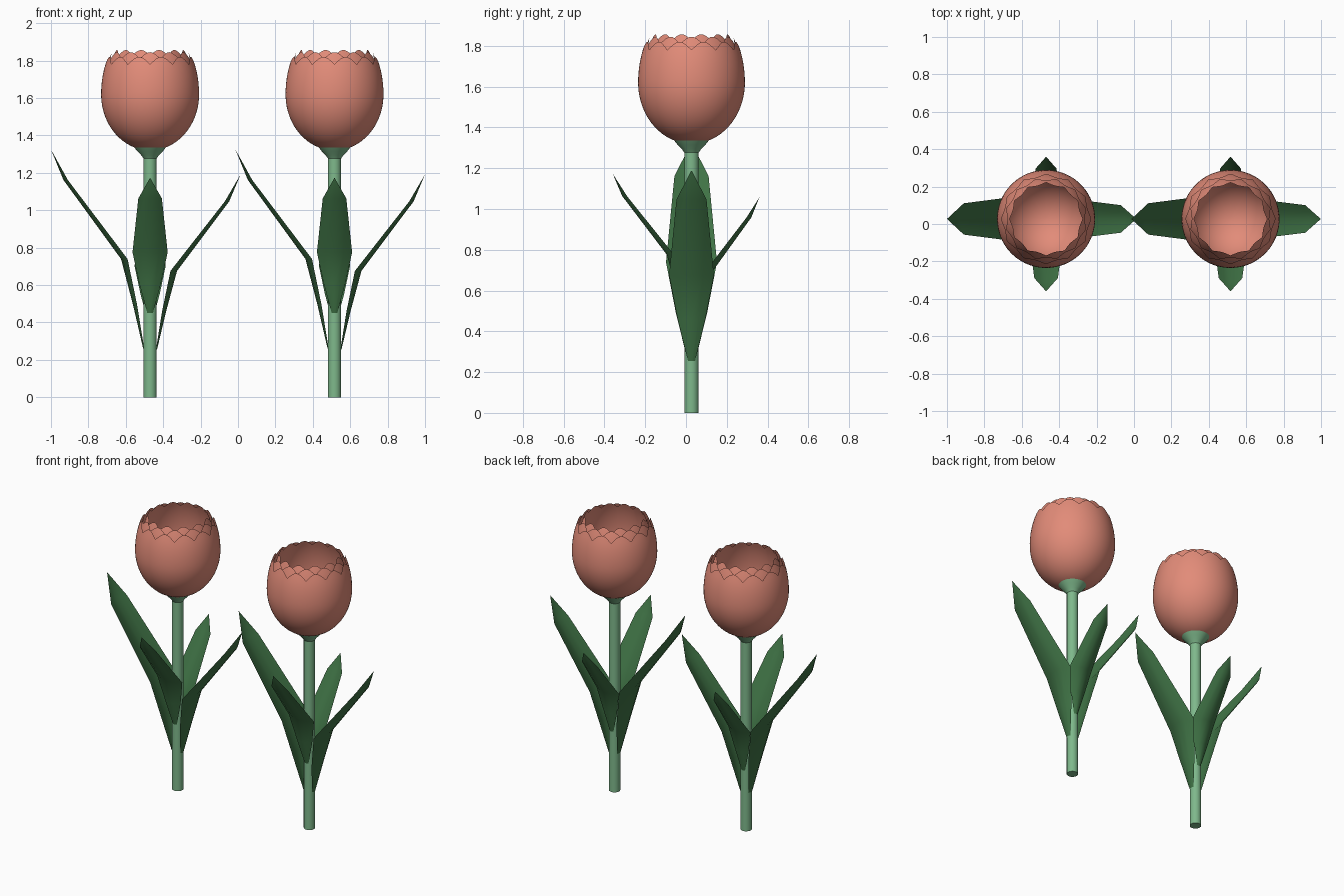
import bpy, math
from mathutils import Vector

if "Cube" in bpy.data.objects:
    bpy.data.objects.remove(bpy.data.objects["Cube"])


def material(name, rgb):
    m = bpy.data.materials.new(name)
    m.diffuse_color = (*rgb, 1)
    m.use_nodes = True
    m.node_tree.nodes["Principled BSDF"].inputs["Base Color"].default_value = m.diffuse_color
    return m


PETAL = material("petal", (0.76, 0.26, 0.19))
STEM = material("stem_green", (0.21, 0.48, 0.26))
LEAF = material("leaf_green", (0.05, 0.17, 0.06))


def make(name, verts, faces, mat, loc, angle=40):
    me = bpy.data.meshes.new(name)
    me.from_pydata(verts, [], faces)
    me.materials.append(mat)
    ob = bpy.data.objects.new(name, me)
    ob.location = loc
    bpy.context.collection.objects.link(ob)
    bpy.ops.object.select_all(action='DESELECT')
    ob.select_set(True)
    bpy.context.view_layer.objects.active = ob
    bpy.ops.object.shade_smooth_by_angle(angle=math.radians(angle))
    return ob


def rings(rows, segs):
    """Quads joining stacked closed rings of vertices."""
    return [(r * segs + i, r * segs + (i + 1) % segs,
             (r + 1) * segs + (i + 1) % segs, (r + 1) * segs + i)
            for r in range(rows - 1) for i in range(segs)]


def lathe(name, profile, segs, mat, loc, cap=False):
    verts = [(r * math.cos(2 * math.pi * i / segs), r * math.sin(2 * math.pi * i / segs), z)
             for r, z in profile for i in range(segs)]
    faces = rings(len(profile), segs)
    if cap:
        faces.append(tuple(reversed(range(segs))))
    make(name, verts, faces, mat, loc)


def petal_shell(name, radius, rim, scallop, bottom, phase, loc, lobes=12):
    """Egg-shaped cup whose rim is cut into rounded lobes."""
    segs, rows, mid = lobes * 8, 22, 1.62
    verts = []
    for k in range(rows):
        t = k / (rows - 1)
        for i in range(segs):
            a = 2 * math.pi * i / segs
            top = rim - scallop * (1 - abs(math.sin(a * lobes / 2)))
            top_angle = math.asin((top - mid) / 0.39)
            e = -math.pi / 2 + 0.03 + t * (top_angle + math.pi / 2 - 0.03)
            z = mid + math.sin(e) * (0.39 if e > 0 else mid - bottom)
            r = radius * math.cos(e)
            verts.append((r * math.cos(a + phase), r * math.sin(a + phase), z))
    faces = rings(rows, segs)
    faces.append(tuple(reversed(range(segs))))
    make(name, verts, faces, PETAL, loc)


# Leaf stations: height fraction, outward fraction, width fraction
STATIONS = [(0, 0, 0.16), (0.22, 0.11, 0.62), (0.45, 0.24, 1.0),
            (0.847, 0.865, 0.67), (1, 1, 0)]


def leaf(name, heading, base, tip, reach, half, loc):
    """Cupped blade with its hollow side facing the stem."""
    d = Vector((math.cos(heading), math.sin(heading), 0))
    s = Vector((-d.y, d.x, 0))
    cols = (-1, -0.5, 0, 0.5, 1)
    verts = []
    for h, o, w in STATIONS[:-1]:
        for c in cols:
            out = 0.037 + o * (reach - 0.037) - 0.035 * w * c * c
            verts.append(d * out + s * (c * w * half) + Vector((0, 0, base + h * (tip - base))))
    verts.append(d * reach + Vector((0, 0, tip)))
    n = len(cols)
    faces = [(r * n + i, r * n + i + 1, (r + 1) * n + i + 1, (r + 1) * n + i)
             for r in range(len(STATIONS) - 2) for i in range(n - 1)]
    last = (len(STATIONS) - 2) * n
    faces += [(last + i, last + i + 1, len(verts) - 1) for i in range(n - 1)]
    make(name, verts, faces, LEAF, loc)


# Leaf name, heading in degrees, base z, tip z, reach, half width
LEAVES = [("left_leaf", 180, 0.26, 1.325, 0.53, 0.125),
          ("right_leaf", 0, 0.255, 1.19, 0.483, 0.11),
          ("front_leaf", -90, 0.45, 1.174, 0.387, 0.094),
          ("back_leaf", 90, 0.41, 1.057, 0.333, 0.083)]

for side, x in (("left", -0.47), ("right", 0.516)):
    loc = (x, 0.027, 0)
    # Stem and flared collar under the bloom
    lathe(side + "_stem", [(0.035, 0), (0.035, 1.33)], 24, STEM, loc, cap=True)
    lathe(side + "_collar", [(0.034, 1.275), (0.048, 1.295), (0.068, 1.315),
                             (0.09, 1.343)], 32, STEM, loc)
    # Nested petal layers
    petal_shell(side + "_outer_petals", 0.262, 1.82, 0.04, 1.32, 0, loc)
    petal_shell(side + "_middle_petals", 0.25, 1.845, 0.035, 1.335, math.pi / 12, loc)
    petal_shell(side + "_inner_petals", 0.23, 1.857, 0.03, 1.35, 0, loc)
    # Leaves
    for name, deg, base, tip, reach, half in LEAVES:
        leaf(side + "_plant_" + name, math.radians(deg), base, tip, reach, half, loc)
